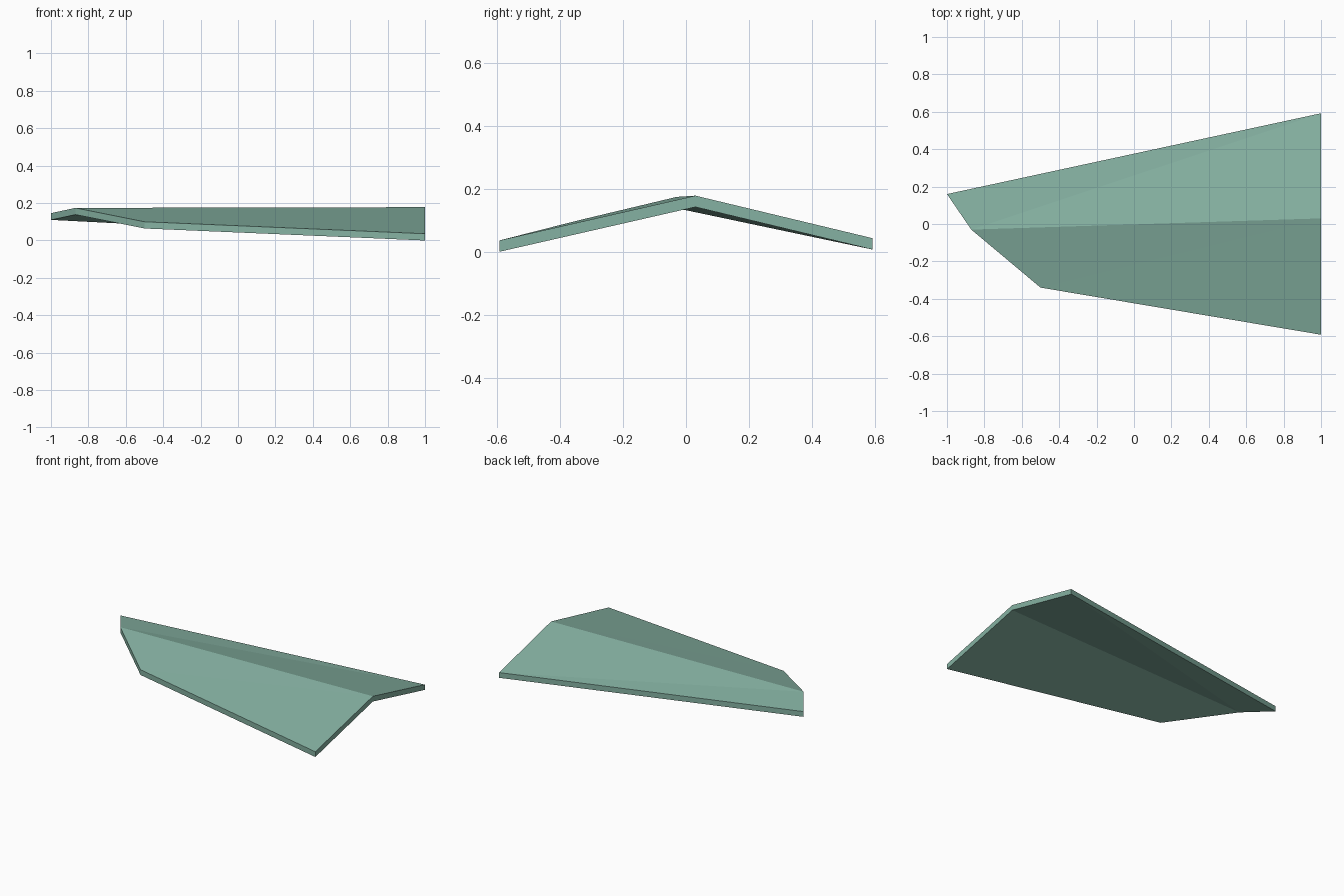
import bpy, bmesh

if "Cube" in bpy.data.objects:
    bpy.data.objects.remove(bpy.data.objects["Cube"])

THICKNESS = 0.036

# Sage green sheet colour
green = bpy.data.materials.new("sage green")
green.diffuse_color = (0.235, 0.44, 0.36, 1)
green.use_nodes = True
green.node_tree.nodes["Principled BSDF"].inputs["Base Color"].default_value = green.diffuse_color

# Top outline: two slopes meeting along a ridge that runs tip -> wide end
points = {
    "back_tip": (-1.0, 0.16, 0.146),
    "ridge_tip": (-0.87, -0.03, 0.174),
    "front_corner": (-0.5, -0.34, 0.10),
    "front_end": (1.0, -0.592, 0.036),
    "ridge_end": (1.0, 0.03, 0.178),
    "back_end": (1.0, 0.592, 0.043),
}
slopes = [
    ("ridge_tip", "front_corner", "ridge_end"),
    ("front_corner", "front_end", "ridge_end"),
    ("ridge_tip", "ridge_end", "back_end"),
    ("ridge_tip", "back_end", "back_tip"),
]

bm = bmesh.new()
verts = {name: bm.verts.new(co) for name, co in points.items()}
for slope in slopes:
    bm.faces.new([verts[n] for n in slope])

# Extrude straight down into a folded slab of even vertical thickness
top_faces = bm.faces[:]
result = bmesh.ops.extrude_face_region(bm, geom=top_faces, use_keep_orig=True)
lower = [g for g in result["geom"] if isinstance(g, bmesh.types.BMVert)]
bmesh.ops.translate(bm, verts=lower, vec=(0, 0, -THICKNESS))
bmesh.ops.recalc_face_normals(bm, faces=bm.faces[:])

mesh = bpy.data.meshes.new("folded_panel")
bm.to_mesh(mesh)
bm.free()
mesh.materials.append(green)
panel = bpy.data.objects.new("folded_panel", mesh)
bpy.context.collection.objects.link(panel)
